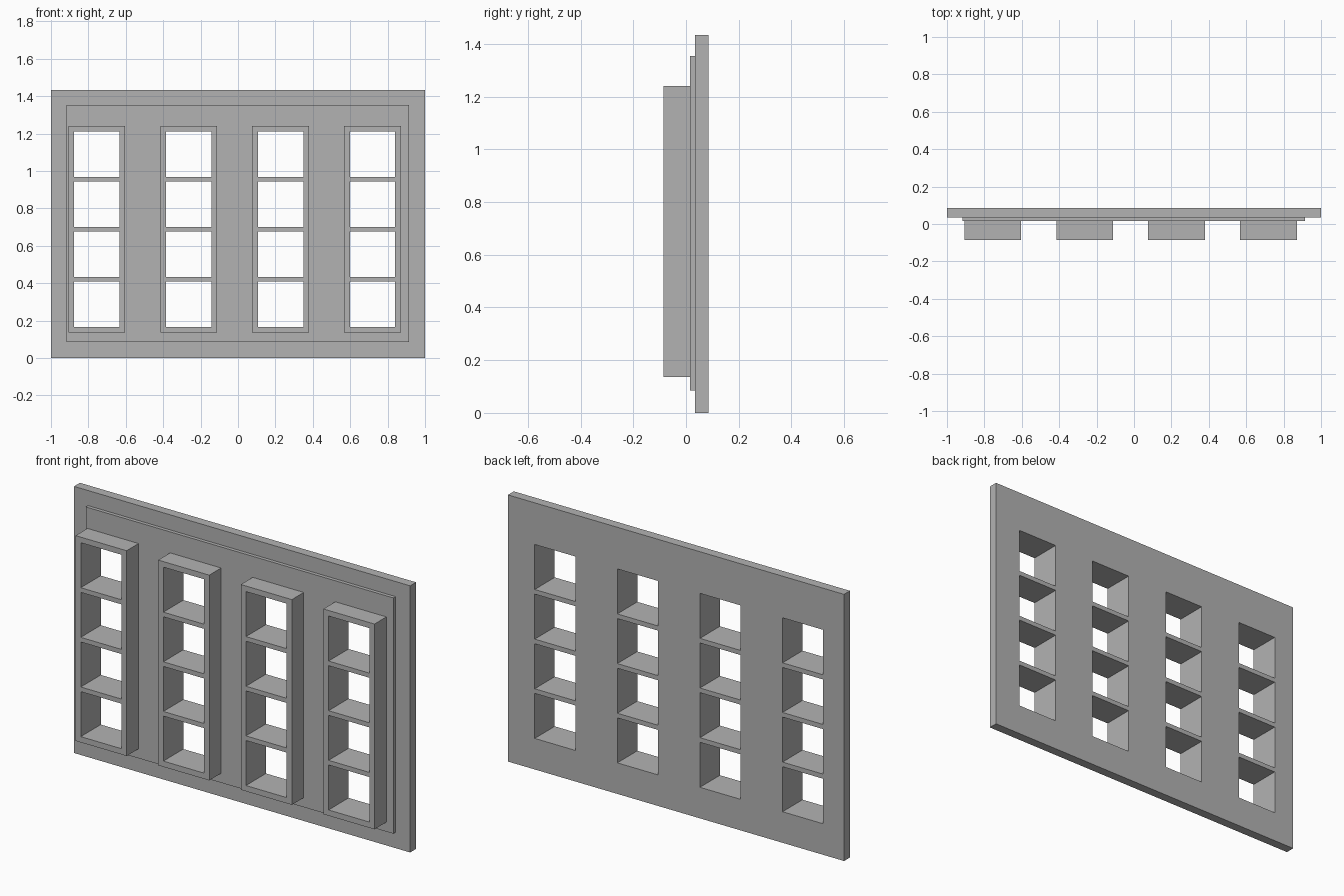
import bpy
import bmesh

cube = bpy.data.objects.get("Cube")
if cube:
    bpy.data.objects.remove(cube, do_unlink=True)

grey = bpy.data.materials.new("plain_grey")
grey.use_nodes = True
COLOUR = (0.45, 0.45, 0.45, 1)
grey.diffuse_color = COLOUR
grey.node_tree.nodes["Principled BSDF"].inputs["Base Color"].default_value = COLOUR

# Layout of the window columns and their square openings
COLUMNS = [-0.907 + 0.4915 * i for i in range(4)]
FRAME_WIDTH = 0.304
BORDER = 0.031
OPENING = 0.242
SILLS = [0.167 + 0.267 * i for i in range(4)]


def pierced_plate(name, x_range, z_range, y_range, columns):
    """Flat plate with a square opening at each column and sill."""
    lefts = [c + BORDER for c in columns]
    xs = sorted([*x_range, *lefts, *[v + OPENING for v in lefts]])
    zs = sorted([*z_range, *SILLS, *[v + OPENING for v in SILLS]])
    front, back = y_range
    bm = bmesh.new()
    grid = [[bm.verts.new((x, front, z)) for z in zs] for x in xs]
    for i in range(len(xs) - 1):
        for j in range(len(zs) - 1):
            if i % 2 and j % 2:
                continue  # opening
            bm.faces.new((grid[i][j], grid[i + 1][j],
                          grid[i + 1][j + 1], grid[i][j + 1]))
    # Give the sheet its thickness, keeping the front faces
    result = bmesh.ops.extrude_face_region(bm, geom=bm.faces[:], use_keep_orig=True)
    moved = [g for g in result["geom"] if isinstance(g, bmesh.types.BMVert)]
    bmesh.ops.translate(bm, verts=moved, vec=(0, back - front, 0))
    bmesh.ops.recalc_face_normals(bm, faces=bm.faces[:])
    mesh = bpy.data.meshes.new(name)
    bm.to_mesh(mesh)
    bm.free()
    mesh.materials.append(grey)
    obj = bpy.data.objects.new(name, mesh)
    bpy.context.collection.objects.link(obj)
    return obj


# Wall slab and the thin raised panel on its front
pierced_plate("wall_slab", (-1, 1), (0, 1.434), (0.035, 0.085), COLUMNS)
pierced_plate("raised_panel", (-0.917, 0.913), (0.085, 1.353), (0.016, 0.035), COLUMNS)

# Four deep window frames
for n, left in enumerate(COLUMNS, 1):
    pierced_plate(f"window_frame_{n}", (left, left + FRAME_WIDTH),
                  (0.136, 1.24), (-0.085, 0.016), [left])
